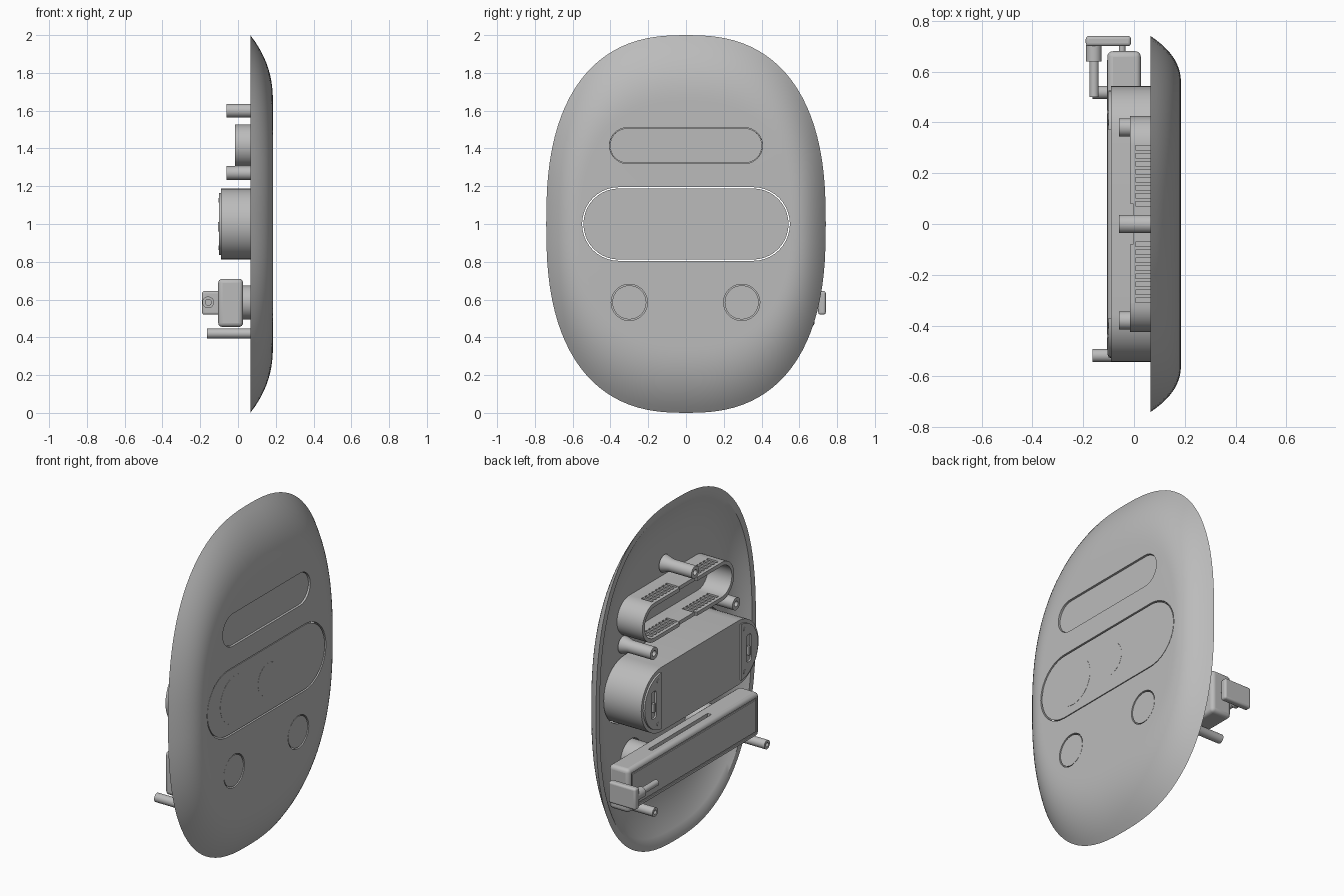
import bpy, bmesh, math
from mathutils import Vector

if "Cube" in bpy.data.objects:
    bpy.data.objects.remove(bpy.data.objects["Cube"])

grey = bpy.data.materials.new("plain grey")
grey.use_nodes = True
COLOUR = (0.5, 0.5, 0.5, 1)
grey.diffuse_color = COLOUR
grey.node_tree.nodes["Principled BSDF"].inputs["Base Color"].default_value = COLOUR


def activate(ob):
    bpy.ops.object.select_all(action='DESELECT')
    ob.select_set(True)
    bpy.context.view_layer.objects.active = ob


def finish(ob):
    activate(ob)
    bpy.ops.object.shade_smooth_by_angle(angle=math.radians(32))
    return ob


def loft(name, rings, closed=False):
    """Skin a list of (x, outline) rings; outline is a list of (y, z)."""
    bm = bmesh.new()
    loops = [[bm.verts.new((x, y, z)) for y, z in pts] for x, pts in rings]
    n = len(loops[0])
    pairs = list(zip(loops, loops[1:]))
    if closed:
        pairs.append((loops[-1], loops[0]))
    for a, b in pairs:
        for i in range(n):
            j = (i + 1) % n
            bm.faces.new((a[i], a[j], b[j], b[i]))
    if not closed:
        bm.faces.new(loops[0])
        bm.faces.new(loops[-1])
    bmesh.ops.recalc_face_normals(bm, faces=bm.faces)
    mesh = bpy.data.meshes.new(name)
    bm.to_mesh(mesh)
    bm.free()
    ob = bpy.data.objects.new(name, mesh)
    bpy.context.collection.objects.link(ob)
    mesh.materials.append(grey)
    return finish(ob)


def stadium(y, z, half, r, n=20):
    """Pill outline of half length `half` and end radius r (a circle if equal)."""
    pts = []
    for side, start in ((1, -90), (-1, 90)):
        for i in range(n + 1):
            if half == r and i == n:
                continue
            t = math.radians(start + 180 * i / n)
            pts.append((y + side * (half - r) + r * math.cos(t), z + r * math.sin(t)))
    return pts


def pill(name, x0, x1, y, z, half, r):
    pts = stadium(y, z, half, r)
    return loft(name, [(x0, pts), (x1, pts)])


def disc(name, x0, x1, y, z, r):
    return pill(name, x0, x1, y, z, r, r)


def block(name, lo, hi, bevel=0.0):
    lo, hi = Vector(lo), Vector(hi)
    pts = [(lo.y, lo.z), (hi.y, lo.z), (hi.y, hi.z), (lo.y, hi.z)]
    ob = loft(name, [(lo.x, pts), (hi.x, pts)])
    if bevel:
        mod = ob.modifiers.new("bevel", 'BEVEL')
        mod.width, mod.segments = bevel, 4
        activate(ob)
        bpy.ops.object.modifier_apply(modifier=mod.name)
        finish(ob)
    return ob


def cut(ob, *cutters):
    for c in cutters:
        mod = ob.modifiers.new("cut", 'BOOLEAN')
        mod.operation, mod.object, mod.solver = 'DIFFERENCE', c, 'EXACT'
        activate(ob)
        bpy.ops.object.modifier_apply(modifier=mod.name)
        bpy.data.objects.remove(c)
    return finish(ob)


def oval(a, b, power=2.5, n=96):
    pts = []
    for i in range(n):
        t = 2 * math.pi * i / n
        c, s = math.cos(t), math.sin(t)
        pts.append((a * math.copysign(abs(c) ** (2 / power), c),
                    1 + b * math.copysign(abs(s) ** (2 / power), s)))
    return pts


# Domed hollow shell
RIM, DOME, STEPS = 0.065, 0.12, 12
outer, inner = [], []
for k in range(STEPS + 1):
    f = k / STEPS
    rise = 1 - (1 - f) ** 2.35
    outer.append((RIM + DOME * rise, oval(0.74 - 0.19 * f, 1 - 0.36 * f)))
    inner.append((RIM + 0.085 * rise, oval(0.705 - 0.19 * f, 0.965 - 0.36 * f)))
centre = [(0.185, oval(0.01, 0.01))]
back = [(0.15, oval(0.01, 0.01))]
shell = loft("shell", back + inner[::-1] + outer + centre)
SPOTS = (-0.3, 0.295)
cut(shell,
    pill("slot_cutter", 0.1, 0.3, 0, 1.415, 0.405, 0.095),
    pill("window_cutter", 0.1, 0.3, 0, 1.0, 0.55, 0.195),
    *[disc("spot_cutter", 0.1, 0.3, y, 0.585, 0.096) for y in SPOTS])

# Upper vent: front lens, tube wall, comb of slots
pill("vent_lens", 0.14, 0.175, 0, 1.415, 0.402, 0.092)
tube = pill("vent_tube", -0.015, 0.15, 0, 1.415, 0.425, 0.113)
cut(tube, pill("tube_cutter", -0.1, 0.3, 0, 1.415, 0.403, 0.091))
for i in range(20):
    y = -0.3 + 0.6 * i / 19
    if abs(y) > 0.05:
        cut(tube, block("comb_cutter", (0.005, y - 0.009, 1.2), (0.075, y + 0.009, 1.6)))
cut(tube, block("notch_cutter", (-0.05, -0.08, 1.2), (-0.003, 0.08, 1.6)))

# Main module that passes through the window
module = pill("main_module", -0.09, 0.182, 0, 1.0, 0.543, 0.188)
for y, r in ((-0.285, 0.14), (0.02, 0.095)):
    disc("window_ring", 0.178, 0.183, y, 1.0, r)
for s in (1, -1):
    cap = pill("end_cap", -0.1, -0.085, 0, 1.0, 0.525, 0.165)
    lo, hi = (-1, 0.37) if s > 0 else (-0.37, 1)
    cut(cap, block("cap_cutter", (-0.3, lo, 0.5), (0.1, hi, 1.5)),
        block("cap_slot_cutter", (-0.3, s * 0.44 - 0.022, 0.92), (0, s * 0.44 + 0.022, 1.08), 0.015))
    block("cap_tab", (-0.106, s * 0.44 - 0.008, 0.96), (-0.088, s * 0.44 + 0.008, 1.01))
    for z in (0.875, 1.125):
        disc("cap_screw", -0.103, -0.095, s * 0.4, z, 0.012)

# Lower bar with back panel and top groove
bar = block("lower_bar", (-0.105, -0.53, 0.455), (0.027, 0.68, 0.71), 0.022)
cut(bar, block("groove_cutter", (-0.06, -0.15, 0.69), (-0.035, 0.4, 0.8)),
    block("panel_cutter", (-0.2, -0.505, 0.48), (-0.1, 0.655, 0.685)))
block("bar_panel", (-0.106, -0.495, 0.49), (-0.098, 0.645, 0.675))
for y in SPOTS:
    disc("spot_barrel", 0.02, 0.182, y, 0.585, 0.09)

# Side handle on its stem
block("handle", (-0.19, 0.7, 0.52), (-0.012, 0.74, 0.645), 0.012)


def rod(name, y0, y1, x, z, r):
    bpy.ops.mesh.primitive_cylinder_add(vertices=32, radius=r, depth=y1 - y0,
                                        location=(x, (y0 + y1) / 2, z),
                                        rotation=(math.pi / 2, 0, 0))
    ob = bpy.context.object
    ob.name = name
    ob.data.materials.append(grey)
    return finish(ob)


rod("stem_collar", 0.64, 0.705, -0.158, 0.585, 0.031)
rod("stem", 0.5, 0.65, -0.157, 0.585, 0.018)
rod("handle_pin", 0.67, 0.71, -0.047, 0.585, 0.013)

# Screw posts with blind holes
POSTS = ((0, 1.6, 0.036, -0.06), (0.38, 1.27, 0.036, -0.06), (-0.38, 1.27, 0.036, -0.06),
         (0.518, 0.42, 0.026, -0.163), (-0.518, 0.42, 0.026, -0.163))
for y, z, r, x in POSTS:
    post = loft("screw_post", [(x, stadium(y, z, r, r)), (0.09, stadium(y, z, r, r)),
                               (0.14, stadium(y, z, r * 1.4, r * 1.4))])
    cut(post, disc("hole_cutter", x - 0.1, x + 0.06, y, z, r * 0.45))
